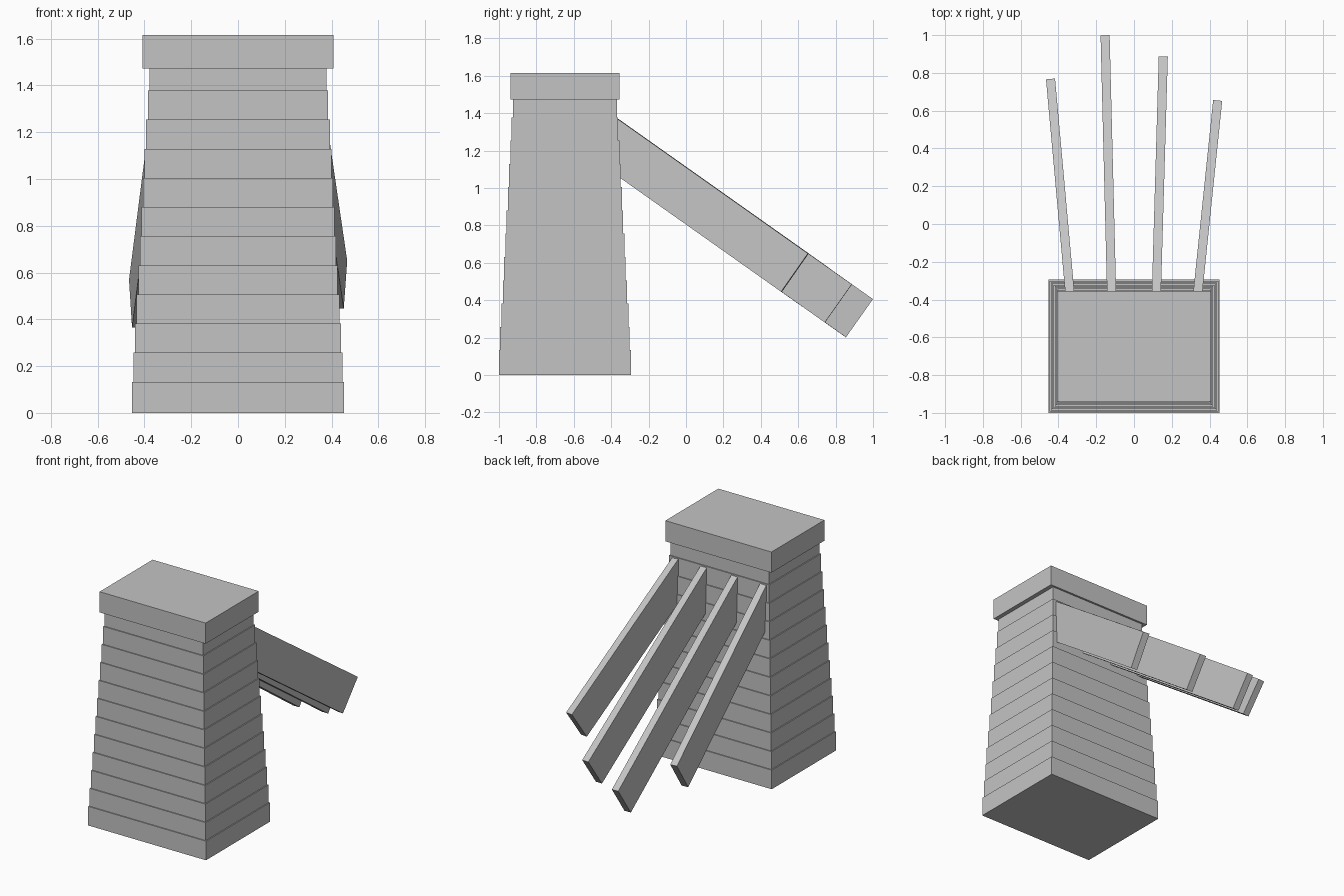
import bpy
from mathutils import Vector, Matrix

if "Cube" in bpy.data.objects:
    bpy.data.objects.remove(bpy.data.objects["Cube"])

grey = bpy.data.materials.new("plain_grey")
grey.diffuse_color = (0.55, 0.55, 0.55, 1)
grey.use_nodes = True
grey.node_tree.nodes["Principled BSDF"].inputs["Base Color"].default_value = grey.diffuse_color

FACES = [(0, 2, 3, 1), (4, 5, 7, 6), (0, 1, 5, 4),
         (2, 6, 7, 3), (0, 4, 6, 2), (1, 3, 7, 5)]


def box(name, centre, size, rot=Matrix.Identity(3)):
    """Box of the given size, turned by rot about its centre."""
    verts = [centre + rot @ Vector((x * size[0], y * size[1], z * size[2]))
             for x in (-.5, .5) for y in (-.5, .5) for z in (-.5, .5)]
    mesh = bpy.data.meshes.new(name)
    mesh.from_pydata(verts, [], [f[::-1] for f in FACES])
    mesh.materials.append(grey)
    mesh.flip_normals()
    mesh.update()
    # make sure the faces point outwards
    if mesh.polygons[0].normal.dot(mesh.polygons[0].center - centre) < 0:
        mesh.flip_normals()
    obj = bpy.data.objects.new(name, mesh)
    bpy.context.collection.objects.link(obj)
    return obj


# Tower: twelve stepped courses, each slightly smaller than the one below
TOWER_Y = -0.6475
STEP, COURSE_H = 0.1245, 0.133
for i in range(12):
    shrink = 0.0068 * i
    box(f"tower_course_{i + 1}",
        Vector((0, TOWER_Y, i * STEP + COURSE_H / 2)),
        (2 * (0.4535 - shrink), 2 * (0.3525 - shrink), COURSE_H))

# Overhanging cap
box("tower_cap", Vector((0, TOWER_Y, 1.544)), (0.817, 0.583, 0.144))

# Sloping planks fanning out from the back wall:
# x at the wall, x at the free end, y of the free end
PLANKS = [(-0.341, -0.442, 0.768), (-0.119, -0.153, 0.999),
          (0.119, 0.155, 0.887), (0.339, 0.443, 0.654)]
SLOPE, WALL_Y, START_Y = 0.707, -0.35, -0.41
PLANK_W, PLANK_H = 0.048, 0.25


def top_point(x0, x1, y1, y):
    """Point on the middle of a plank's top face at depth y."""
    t = (y - WALL_Y) / (y1 - WALL_Y)
    return Vector((x0 + (x1 - x0) * t, y, 0.406 + (0.999 - y) * SLOPE))


for i, (x0, x1, y1) in enumerate(PLANKS):
    a, b = top_point(x0, x1, y1, START_Y), top_point(x0, x1, y1, y1)
    along = (b - a).normalized()
    side = along.cross(Vector((0, 0, 1))).normalized()
    up = side.cross(along)
    rot = Matrix((side, along, up)).transposed()
    box(f"plank_{i + 1}", (a + b) / 2 - up * PLANK_H / 2,
        (PLANK_W, (b - a).length, PLANK_H), rot)
